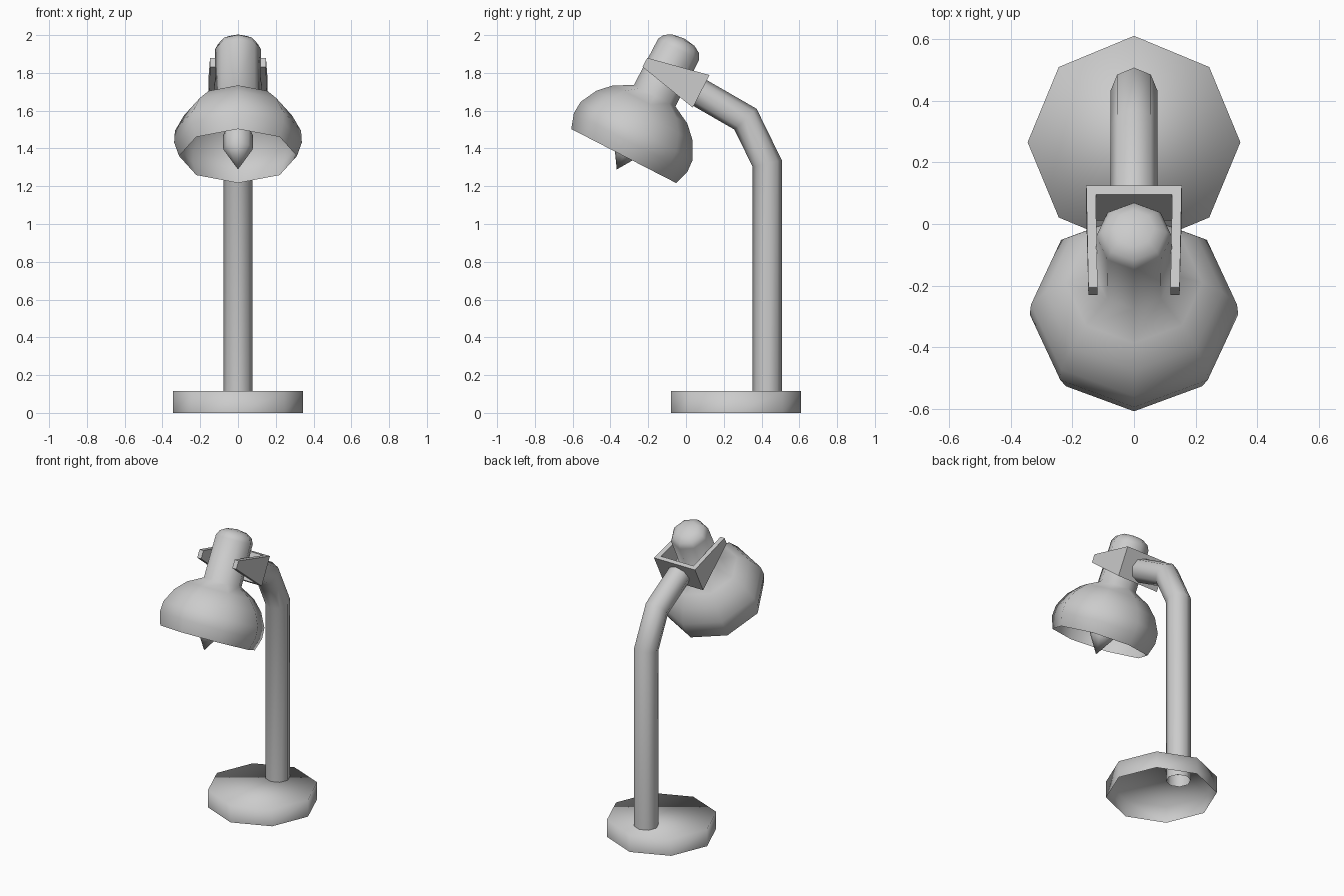
import bpy, bmesh, math
from mathutils import Matrix, Vector

if "Cube" in bpy.data.objects:
    bpy.data.objects.remove(bpy.data.objects["Cube"])

SIDES = 8
# Tilted frame shared by the lamp head parts: origin at the centre of the shade rim
HEAD = Matrix.Translation((0, -0.33, 1.36)) @ Matrix.Rotation(math.radians(-27.25), 4, 'X')


def finish(name, bm, matrix=Matrix(), angle=60):
    bmesh.ops.recalc_face_normals(bm, faces=bm.faces)
    me = bpy.data.meshes.new(name)
    bm.to_mesh(me)
    bm.free()
    me.transform(matrix)
    ob = bpy.data.objects.new(name, me)
    bpy.context.collection.objects.link(ob)
    bpy.ops.object.select_all(action='DESELECT')
    ob.select_set(True)
    bpy.context.view_layer.objects.active = ob
    if angle is None:
        bpy.ops.object.shade_smooth()
    else:
        bpy.ops.object.shade_smooth_by_angle(angle=math.radians(angle))
    return ob


def bridge(bm, rings):
    for a, b in zip(rings, rings[1:]):
        for i in range(len(a)):
            j = (i + 1) % len(a)
            bm.faces.new((a[i], a[j], b[j], b[i]))


def lathe(name, profile, matrix, angle=60):
    """Revolve (height, radius) points; zero radius closes the end in a point."""
    bm = bmesh.new()
    rings = []
    for h, r in profile:
        r = max(r, 1e-5)
        rings.append([bm.verts.new((r * math.cos(k * math.tau / SIDES),
                                    r * math.sin(k * math.tau / SIDES), h)) for k in range(SIDES)])
    bridge(bm, rings)
    bmesh.ops.remove_doubles(bm, verts=bm.verts, dist=1e-4)
    return finish(name, bm, matrix, angle)


# Base: shallow octagonal dish, open underneath
bm = bmesh.new()
rings = [[bm.verts.new((0.345 * math.cos(k * math.tau / SIDES),
                        0.265 + 0.345 * math.sin(k * math.tau / SIDES), z))
          for k in range(SIDES)] for z in (0, 0.115)]
bridge(bm, rings)
bm.faces.new(rings[1])
finish("base", bm, angle=None)

# Stem: octagonal tube bent twice with mitred joints
path = [Vector(p) for p in ((0, 0.43, 0.03), (0, 0.43, 1.32), (0, 0.315, 1.555), (0, 0.063, 1.70))]
bm = bmesh.new()
rings = []
for i, p in enumerate(path):
    d_in = (p - path[max(i - 1, 0)]).normalized() if i else (path[1] - p).normalized()
    d_out = (path[i + 1] - p).normalized() if i < len(path) - 1 else d_in
    t = (d_in + d_out).normalized()
    side = Vector((1, 0, 0))
    up = t.cross(side) / t.dot(d_in)
    rings.append([bm.verts.new(p + 0.077 * (side * math.cos(k * math.tau / SIDES)
                                            + up * math.sin(k * math.tau / SIDES)))
                  for k in range(SIDES)])
bridge(bm, rings)
finish("stem", bm)

# Shade with its neck and domed cap
lathe("shade", [(0, 0.312), (0.08, 0.338), (0.15, 0.334), (0.24, 0.287), (0.307, 0.221),
                (0.358, 0.124), (0.635, 0.122), (0.667, 0.105), (0.69, 0.066), (0.70, 0)], HEAD)

# Bulb pointing out of the shade
lathe("bulb", [(-0.08, 0), (0.04, 0.078), (0.12, 0.08), (0.20, 0.045), (0.37, 0.045)], HEAD)

# Bracket: U-shaped fork whose arms taper towards the tips
outer = [(-0.148, -0.127), (-0.155, 0.208), (0.155, 0.208), (0.148, -0.127)]
inner = [(-0.118, -0.127), (-0.124, 0.178), (0.124, 0.178), (0.118, -0.127)]
bm = bmesh.new()
rings = []
for o, i in zip(outer, inner):
    ring = []
    for (x, y), s in ((o, -1), (o, 1), (i, 1), (i, -1)):
        half = 0.027 + 0.07 * (y + 0.127) / 0.335
        ring.append(bm.verts.new((x, y, 0.492 + s * half)))
    rings.append(ring)
bridge(bm, rings)
bm.faces.new(rings[0])
bm.faces.new(rings[-1])
finish("bracket", bm, HEAD, 30)
